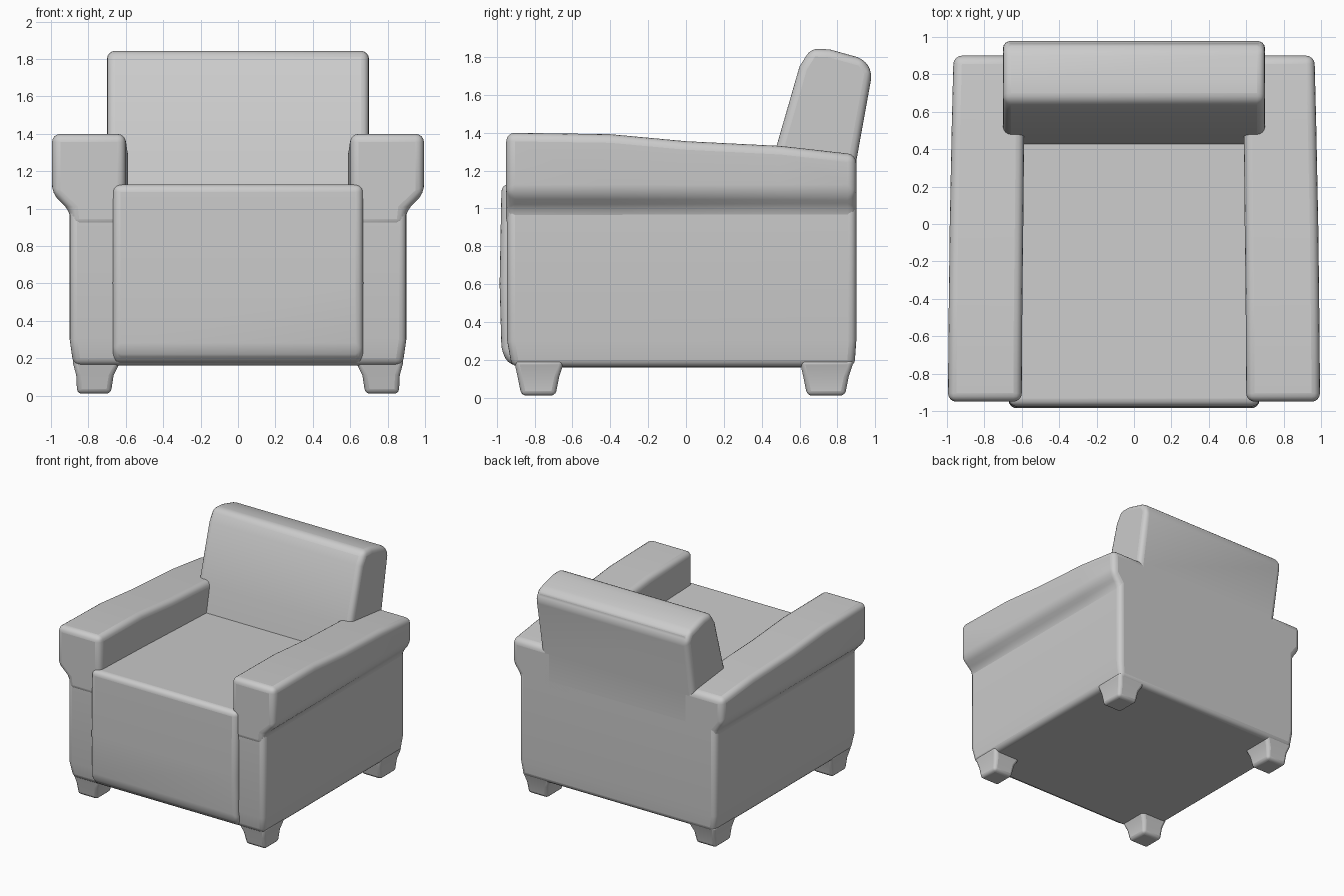
import bpy, bmesh, math

if "Cube" in bpy.data.objects:
    bpy.data.objects.remove(bpy.data.objects["Cube"], do_unlink=True)

fabric = bpy.data.materials.new("grey_fabric")
fabric.use_nodes = True
GREY = (0.6, 0.6, 0.6, 1)
fabric.diffuse_color = GREY
fabric.node_tree.nodes["Principled BSDF"].inputs["Base Color"].default_value = GREY


def loft(name, rings, bevel, mirror=False, segments=4):
    """Skin matching rings of points, cap the ends and round the edges."""
    bm = bmesh.new()
    loops = [[bm.verts.new(p) for p in ring] for ring in rings]
    n = len(loops[0])
    for a, b in zip(loops, loops[1:]):
        for i in range(n):
            j = (i + 1) % n
            bm.faces.new((a[i], a[j], b[j], b[i]))
    bm.faces.new(loops[0])
    bm.faces.new(loops[-1])
    bmesh.ops.recalc_face_normals(bm, faces=bm.faces)
    mesh = bpy.data.meshes.new(name)
    bm.to_mesh(mesh)
    bm.free()
    obj = bpy.data.objects.new(name, mesh)
    bpy.context.collection.objects.link(obj)
    mesh.materials.append(fabric)
    mod = obj.modifiers.new("round", "BEVEL")
    mod.width, mod.segments = bevel, segments
    mod.limit_method, mod.angle_limit = "ANGLE", math.radians(20)
    if mirror:
        obj.modifiers.new("mirror", "MIRROR")
    bpy.ops.object.select_all(action="DESELECT")
    obj.select_set(True)
    bpy.context.view_layer.objects.active = obj
    bpy.ops.object.shade_smooth_by_angle(angle=math.radians(50))
    return obj


def rect(x0, x1, y0, y1, z):
    return [(x0, y0, z), (x1, y0, z), (x1, y1, z), (x0, y1, z)]


# Main body box, drawn in a little towards the underside
loft("body", [rect(-.88, .88, -.92, .89, .16),
              rect(-.9, .9, -.945, .9, .3),
              rect(-.9, .9, -.945, .9, 1.06)], .04)

# Seat with its padded front panel, dipping slightly to the back
seat_profile = [(-.93, .17), (-.975, .24), (-.985, .6), (-.975, 1.13),
                (-.3, 1.11), (.6, 1.08), (.6, .17)]
loft("seat", [[(x, y, z) for y, z in seat_profile] for x in (-.67, .67)], .045)

# Armrests, flaring out over the sides and falling towards the back
arm_stations = [(-.95, 1.4, .995, .6), (-.4, 1.392, .99, .597),
                (0, 1.355, .985, .592), (.5, 1.33, .975, .587), (.9, 1.285, .965, .58)]
loft("armrests", [[(inner, y, .9), (inner, y, top), (outer, y, top),
                   (outer, y, 1.08), (.9, y, .99), (.89, y, .9)]
                  for y, top, outer, inner in arm_stations], .05, mirror=True)

# Leaning backrest
back_profile = [(.41, 1.0), (.47, 1.3), (.6, 1.75), (.66, 1.845), (.76, 1.84),
                (.94, 1.79), (.985, 1.72), (.9, 1.25), (.9, .9)]
loft("backrest", [[(x, y, z) for y, z in back_profile] for x in (-.7, .7)], .05)

# Stubby feet, flaring into the corners of the body
for name, y0, y1 in (("front_feet", -.89, -.67), ("back_feet", .62, .86)):
    loft(name, [rect(.68, .86, y0 + .02, y1 - .02, .01),
                rect(.665, .865, y0, y1, .11),
                rect(.62, .89, y0 - .02, y1 + .03, .2)], .025, mirror=True, segments=3)
